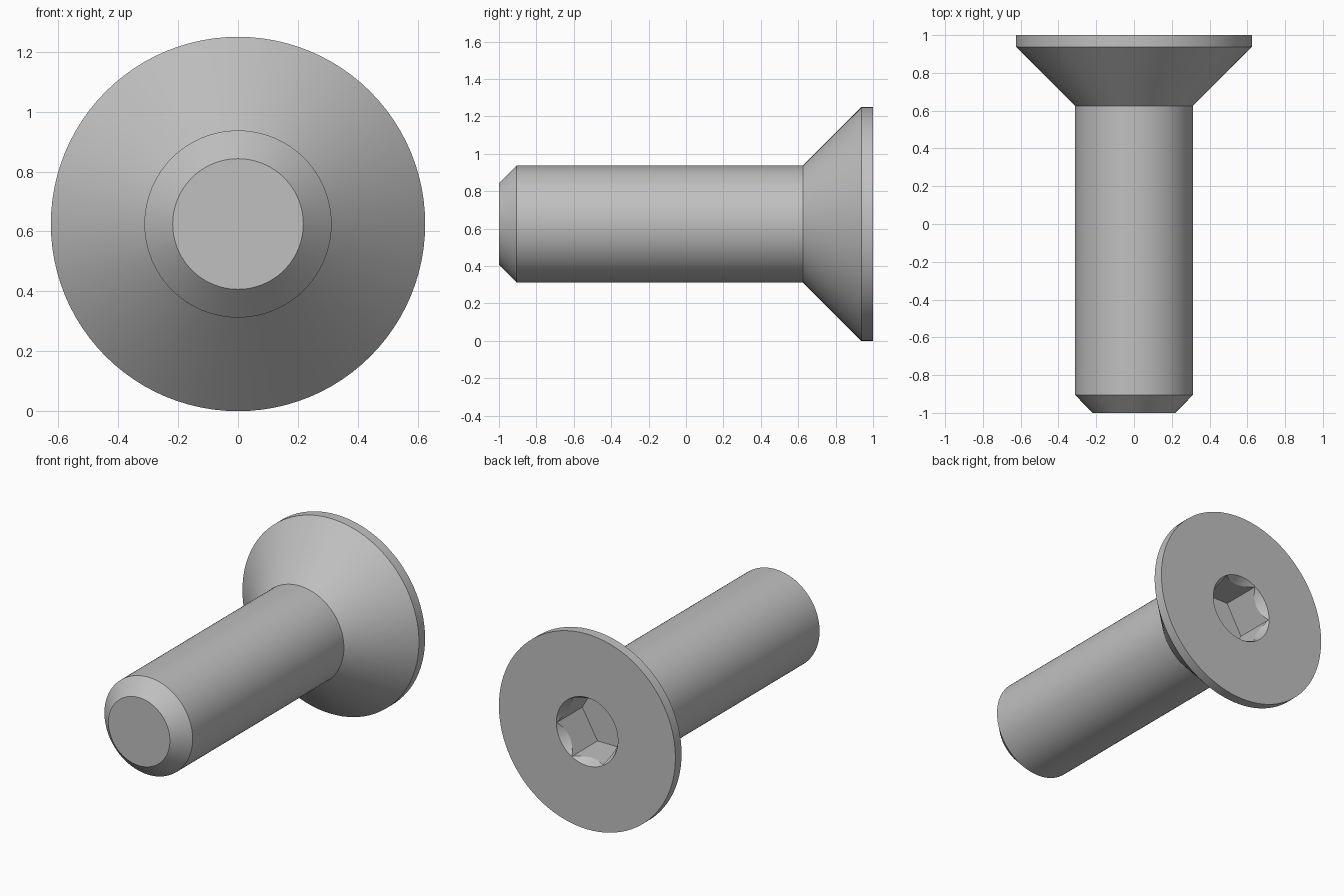
import bpy, bmesh, math
from mathutils import Vector

old = bpy.data.objects.get("Cube")
if old:
    bpy.data.objects.remove(old, do_unlink=True)

HEAD_R = 0.625
SHANK_R = 0.3125
CENTRE_Z = HEAD_R

steel = bpy.data.materials.new("grey steel")
steel.use_nodes = True
GREY = (0.53, 0.53, 0.53, 1)
steel.diffuse_color = GREY
steel.node_tree.nodes["Principled BSDF"].inputs["Base Color"].default_value = GREY


def lathe(name, profile, sides):
    """Turn a (y, radius) profile around the long axis and cap both ends."""
    bm = bmesh.new()
    verts = [bm.verts.new((r, y, 0)) for y, r in profile]
    edges = [bm.edges.new(pair) for pair in zip(verts, verts[1:])]
    bmesh.ops.spin(bm, geom=verts + edges, cent=(0, 0, 0), axis=(0, 1, 0),
                   angle=math.tau, steps=sides)
    bmesh.ops.remove_doubles(bm, verts=bm.verts[:], dist=1e-5)
    bmesh.ops.holes_fill(bm, edges=[e for e in bm.edges if e.is_boundary], sides=0)
    bmesh.ops.recalc_face_normals(bm, faces=bm.faces[:])
    bmesh.ops.translate(bm, verts=bm.verts[:], vec=Vector((0, 0, CENTRE_Z)))
    mesh = bpy.data.meshes.new(name)
    bm.to_mesh(mesh)
    bm.free()
    mesh.materials.append(steel)
    obj = bpy.data.objects.new(name, mesh)
    bpy.context.collection.objects.link(obj)
    return obj


# Screw body: chamfered tip, shank, countersunk head, thin rim
screw = lathe("countersunk_screw", [
    (-1, 0.218), (-0.905, SHANK_R), (0.625, SHANK_R), (0.9375, HEAD_R), (1, HEAD_R),
], 96)

# Hexagonal socket and its conical lead-in
cutters = [
    lathe("hex_socket_cutter", [(0.74, 0.2165), (1.1, 0.2165)], 6),
    lathe("socket_chamfer_cutter", [(0.9, 0.16), (1.05, 0.247)], 96),
]
bpy.context.view_layer.objects.active = screw
screw.select_set(True)
for cutter in cutters:
    cutter.hide_render = True
    cut = screw.modifiers.new(cutter.name, "BOOLEAN")
    cut.operation = "DIFFERENCE"
    cut.solver = "EXACT"
    cut.object = cutter
    bpy.ops.object.modifier_apply(modifier=cut.name)
    bpy.data.objects.remove(cutter, do_unlink=True)

bpy.ops.object.shade_smooth_by_angle(angle=math.radians(25))
